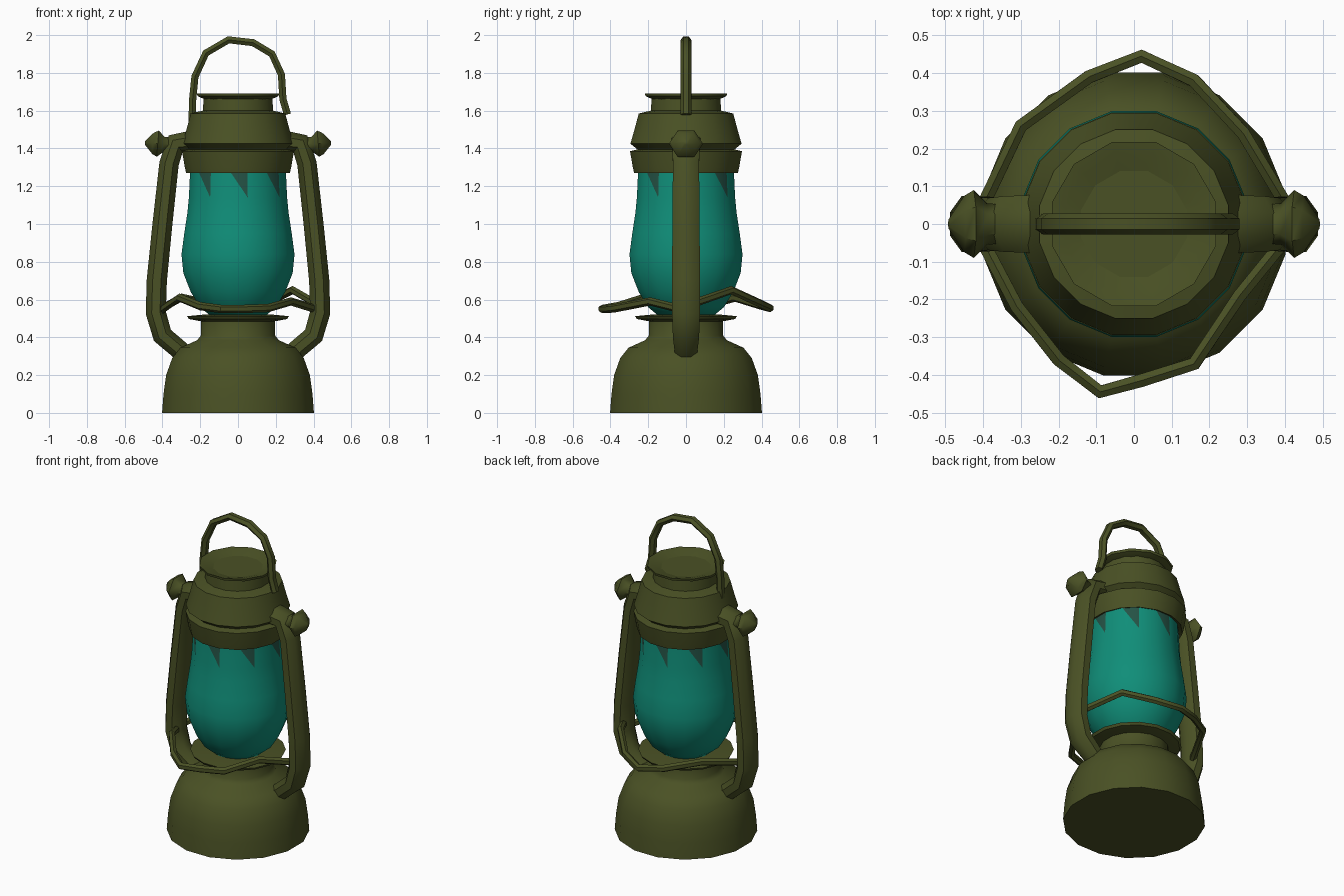
import bpy, bmesh, math
from mathutils import Vector

if "Cube" in bpy.data.objects:
    bpy.data.objects.remove(bpy.data.objects["Cube"])


def material(name, rgb):
    m = bpy.data.materials.new(name)
    m.diffuse_color = (*rgb, 1)
    m.use_nodes = True
    m.node_tree.nodes["Principled BSDF"].inputs["Base Color"].default_value = m.diffuse_color
    return m


olive = material("olive metal", (0.068, 0.082, 0.018))
teal = material("teal glass", (0.005, 0.27, 0.19))
dark = material("smoked glass", (0.018, 0.085, 0.06))


def finish(name, bm, mats, angle=40):
    bmesh.ops.recalc_face_normals(bm, faces=bm.faces)
    me = bpy.data.meshes.new(name)
    bm.to_mesh(me)
    bm.free()
    for m in mats:
        me.materials.append(m)
    for p in me.polygons:
        p.use_smooth = True
    me.set_sharp_from_angle(angle=math.radians(angle))
    ob = bpy.data.objects.new(name, me)
    bpy.context.collection.objects.link(ob)
    return ob


def skin(bm, rings):
    """Bridge successive vertex rings and cap both ends."""
    n = len(rings[0])
    for a, b in zip(rings, rings[1:]):
        for i in range(n):
            j = (i + 1) % n
            bm.faces.new((a[i], a[j], b[j], b[i]))
    bm.faces.new(rings[0])
    bm.faces.new(rings[-1])


def lathe_bm(profile, sides=16):
    bm = bmesh.new()
    rings = []
    for r, z in profile:
        rings.append([bm.verts.new((r * math.cos(2 * math.pi * (i + .5) / sides),
                                    r * math.sin(2 * math.pi * (i + .5) / sides), z))
                      for i in range(sides)])
    skin(bm, rings)
    return bm


def sweep(name, path, ref, sizes, sides=6):
    """Tube along path; sizes = (half width across, half width along ref)."""
    bm = bmesh.new()
    pts = [Vector(p) for p in path]
    ref = Vector(ref)
    rings = []
    for k, p in enumerate(pts):
        t = Vector()
        if k > 0:
            t += (p - pts[k - 1]).normalized()
        if k < len(pts) - 1:
            t += (pts[k + 1] - p).normalized()
        t.normalize()
        side = t.cross(ref).normalized()
        up = side.cross(t)
        a, b = sizes[k] if isinstance(sizes, list) else sizes
        ring = []
        for i in range(sides):
            w = 2 * math.pi * (i + .5) / sides
            ring.append(bm.verts.new(p + side * a * math.cos(w) + up * b * math.sin(w)))
        rings.append(ring)
    skin(bm, rings)
    return finish(name, bm, [olive], 50)


# Fuel tank with neck
finish("fuel_tank", lathe_bm([(.41, 0), (.402, .1), (.388, .2), (.355, .29), (.31, .345),
                              (.22, .385), (.2, .41), (.2, .5)]), [olive])
# Burner plate
finish("burner_plate", lathe_bm([(.2, .485), (.265, .497), (.275, .512), (.17, .522)]), [olive])

# Glass globe, with dark teeth along the top rim
bm = lathe_bm([(.15, .515), (.205, .56), (.255, .64), (.295, .74), (.305, .84), (.29, .95),
               (.273, 1.06), (.265, 1.14), (.258, 1.29)])
rim = [f for f in bm.faces if len(f.verts) == 4 and f.calc_center_median().z > 1.2]
tris = bmesh.ops.triangulate(bm, faces=rim)["faces"]
for f in tris:
    c = f.calc_center_median()
    seg = int((math.atan2(c.y, c.x) + 2 * math.pi) / (math.pi / 8))
    if c.z > 1.22 and seg % 2 == 0:
        f.material_index = 1
finish("glass_globe", bm, [teal, dark])

# Hood and chimney, with the dished cap
finish("hood", lathe_bm([(.24, 1.29), (.28, 1.27), (.287, 1.3), (.302, 1.385), (.262, 1.395),
                         (.3, 1.425), (.278, 1.5), (.255, 1.585), (.19, 1.6), (.185, 1.67)]), [olive])
finish("chimney_cap", lathe_bm([(.17, 1.655), (.222, 1.677), (.225, 1.692), (.19, 1.685),
                                (.1, 1.655), (.02, 1.635)], 12), [olive])

# Side tubes and knobs, one per side
for s, label in ((1, "right"), (-1, "left")):
    path = [(.22, 1.44), (.33, 1.425), (.365, 1.32), (.40, 1.0), (.43, .7),
            (.435, .53), (.40, .41), (.27, .3)]
    sizes = [(.065, .085), (.062, .08), (.056, .075), (.057, .078), (.058, .08),
             (.058, .08), (.058, .075), (.055, .06)]
    sweep(label + "_side_tube", [(s * x, 0, z) for x, z in path], (0, 1, 0), sizes, 8)
    knob = [(.33, 1.42), (.39, 1.422), (.425, 1.425), (.45, 1.427), (.492, 1.43)]
    sweep(label + "_knob", [(s * x, 0, z) for x, z in knob], (0, 1, 0),
          [(.05, .05), (.045, .055), (.08, .09), (.065, .075), (.012, .012)], 6)

# Carrying handle
sweep("carrying_handle",
      [(-.245, 0, 1.48), (-.24, 0, 1.66), (-.228, 0, 1.78), (-.17, 0, 1.905), (-.05, 0, 1.975),
       (.08, 0, 1.96), (.18, 0, 1.9), (.23, 0, 1.79), (.238, 0, 1.66), (.262, 0, 1.58)],
      (0, 1, 0), (.022, .028))

# Wire guard around the globe, front and back
sweep("front_guard_wire",
      [(-.41, -.03, .54), (-.31, -.22, .61), (-.2, -.36, .565), (-.09, -.445, .55),
       (.02, -.415, .55), (.16, -.37, .555), (.28, -.19, .59), (.41, -.03, .55)],
      (0, 0, 1), (.02, .022))
sweep("back_guard_wire",
      [(-.41, .03, .55), (-.3, .26, .61), (-.12, .39, .57), (.02, .445, .555),
       (.16, .38, .585), (.29, .24, .65), (.41, .04, .58)],
      (0, 0, 1), (.02, .022))
